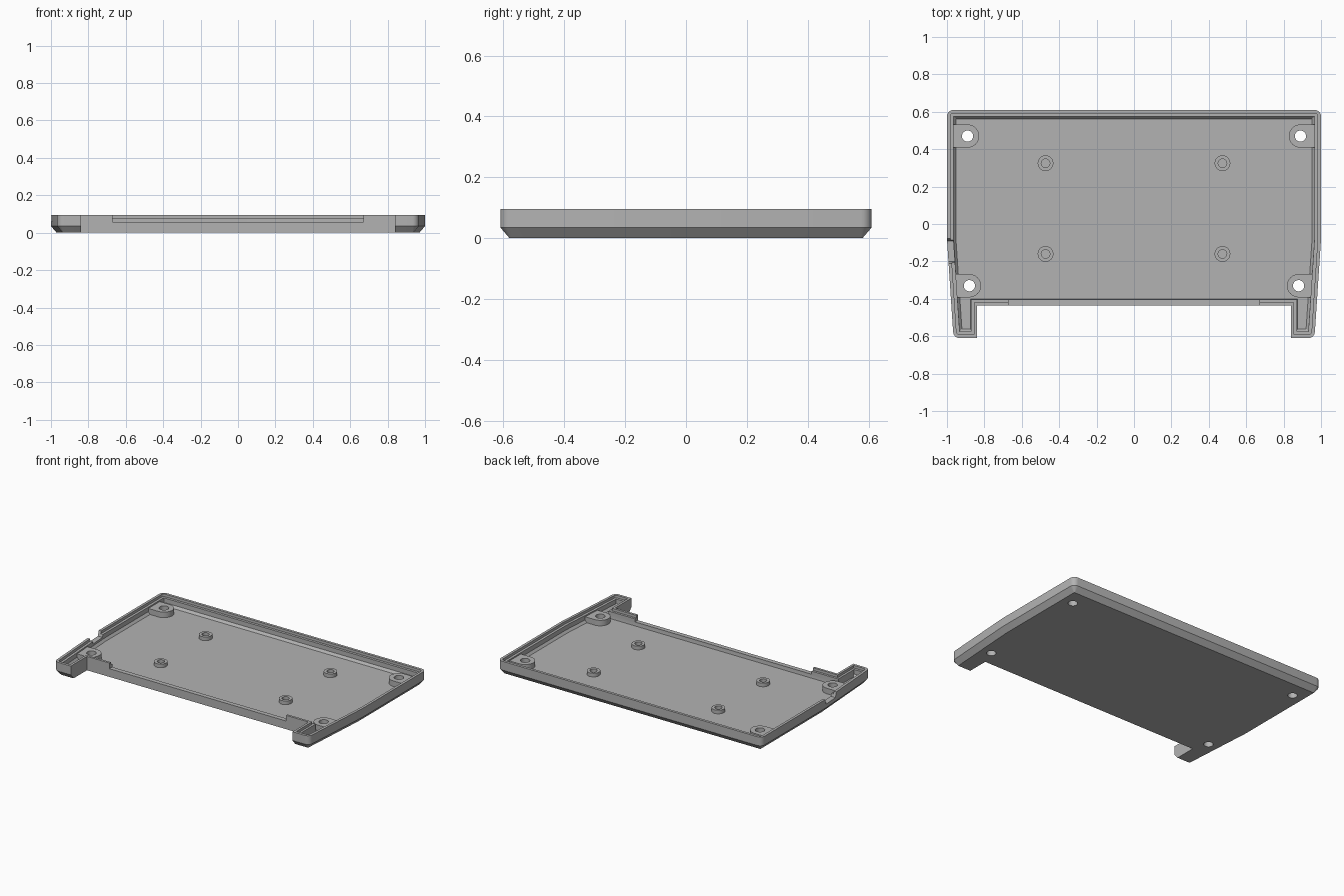
import bpy, bmesh, math
from mathutils import Vector

cube = bpy.data.objects.get("Cube")
if cube:
    bpy.data.objects.remove(cube, do_unlink=True)

grey = bpy.data.materials.new("matte grey")
grey.use_nodes = True
grey.diffuse_color = (0.45, 0.45, 0.45, 1)
grey.node_tree.nodes["Principled BSDF"].inputs["Base Color"].default_value = (0.45, 0.45, 0.45, 1)

FLOOR, TOP = 0.03, 0.095


def finish(name, bm):
    bmesh.ops.recalc_face_normals(bm, faces=bm.faces)
    mesh = bpy.data.meshes.new(name)
    bm.to_mesh(mesh)
    bm.free()
    mesh.materials.append(grey)
    obj = bpy.data.objects.new(name, mesh)
    bpy.context.collection.objects.link(obj)
    return obj


def loft(name, rings, closed=False):
    """Skin equal-length point rings; cap both ends, or join last to first."""
    bm = bmesh.new()
    loops = [[bm.verts.new(p) for p in ring] for ring in rings]
    n = len(loops[0])
    pairs = list(zip(loops, loops[1:])) + ([(loops[-1], loops[0])] if closed else [])
    for a, b in pairs:
        for i in range(n):
            j = (i + 1) % n
            bm.faces.new((a[i], a[j], b[j], b[i]))
    if not closed:
        bm.faces.new(loops[0])
        bm.faces.new(loops[-1])
    return finish(name, bm)


def prism(name, points, z0, z1):
    return loft(name, [[(x, y, z) for x, y in points] for z in (z0, z1)])


def circle(cx, cy, r, start=0, sweep=2 * math.pi, count=32):
    return [(cx + r * math.cos(start + sweep * k / count),
             cy + r * math.sin(start + sweep * k / count)) for k in range(count)]


def cut(obj, cutter):
    mod = obj.modifiers.new("cut", 'BOOLEAN')
    mod.operation, mod.solver, mod.object = 'DIFFERENCE', 'EXACT', cutter
    bpy.context.view_layer.objects.active = obj
    bpy.ops.object.modifier_apply(modifier=mod.name)


# Tray plan, counter-clockwise from the inside corner of the left leg
half = [(0.84, -0.435), (0.84, -0.61), (0.965, -0.61), (1, -0.08), (1, 0.61)]
plan = [Vector(p) for p in half + [(-x, y) for x, y in reversed(half)]]
COUNT = len(plan)
INNER_EDGES = (0, 8, 9)
ROUNDED = (2, 4, 5, 7)


def ring(z, inset, inner_inset):
    """Plan offset inward edge by edge, with filleted outer corners."""
    lines = []
    for i, p in enumerate(plan):
        d = (plan[(i + 1) % COUNT] - p).normalized()
        amount = inner_inset if i in INNER_EDGES else inset
        lines.append((p + Vector((-d.y, d.x)) * amount, d))
    out = []
    for i in range(COUNT):
        (p, d), (q, e) = lines[i - 1], lines[i]
        t = (q - p).cross(e) / d.cross(e)
        c = p + d * t
        if i not in ROUNDED:
            out.append((c.x, c.y, z))
            continue
        r = max(0.035 - inset, 0.004)
        turn = d.angle(e)
        reach = r * math.tan(turn / 2)
        centre = c - d * reach + Vector((-d.y, d.x)) * r
        start = math.atan2(-d.x, d.y)
        for k in range(7):
            a = start + turn * k / 6
            out.append((centre.x + r * math.cos(a), centre.y + r * math.sin(a), z))
    return out


# Tray: chamfered underside, stepped rim, sloped inner foot, floor
tray = loft("tray", [
    ring(0, 0.03, 0), ring(0.035, 0, 0), ring(TOP, 0, 0),
    ring(TOP, 0.018, 0.016), ring(0.077, 0.018, 0.016),
    ring(0.077, 0.035, 0.031), ring(0.046, 0.035, 0.031),
    ring(FLOOR, 0.048, 0.033)])

# Front wall opening
opening = prism("front_cutter", [(-0.67, -0.5), (0.67, -0.5), (0.67, -0.36), (-0.67, -0.36)],
                0.056, 0.2)
# Side notch with sloping ends on the right wall
notch = loft("side_cutter", [[(x, -0.2, 0.06), (x, -0.09, 0.06),
                              (x, -0.07, 0.12), (x, -0.22, 0.12)] for x in (-1.1, -0.94)])
for cutter in (opening, notch):
    cut(tray, cutter)
    bpy.data.objects.remove(cutter, do_unlink=True)

# Screw bosses: U-shaped pads joined to the side walls, drilled through
parts = [tray]
for side, word in ((1, "left"), (-1, "right")):
    for place, cx, cy, wall in (("back", 0.89, 0.47, 0.972), ("front", 0.88, -0.33, 0.957)):
        arc = circle(cx, cy, 0.062, math.pi / 2, math.pi, 20) + [(cx, cy - 0.062)]
        pad = [(wall, cy + 0.062)] + arc + [(wall, cy - 0.062)]
        boss = prism(f"{place}_{word}_screw_boss", [(side * x, y) for x, y in pad], 0.02, 0.068)
        drill = prism("drill", circle(side * cx, cy, 0.03), -0.1, 0.2)
        cut(tray, drill)
        cut(boss, drill)
        bpy.data.objects.remove(drill, do_unlink=True)
        parts.append(boss)

    # Ring standoffs on the floor
    for place, cy in (("back", 0.325), ("front", -0.16)):
        profile = ((0.042, 0.025), (0.042, 0.055), (0.023, 0.055), (0.023, 0.025))
        parts.append(loft(f"{place}_{word}_standoff",
                          [[(x, y, z) for x, y in circle(side * 0.473, cy, r)]
                           for r, z in profile], closed=True))

bpy.ops.object.select_all(action='DESELECT')
for obj in parts:
    obj.select_set(True)
bpy.context.view_layer.objects.active = tray
bpy.ops.object.shade_smooth_by_angle(angle=math.radians(25))
